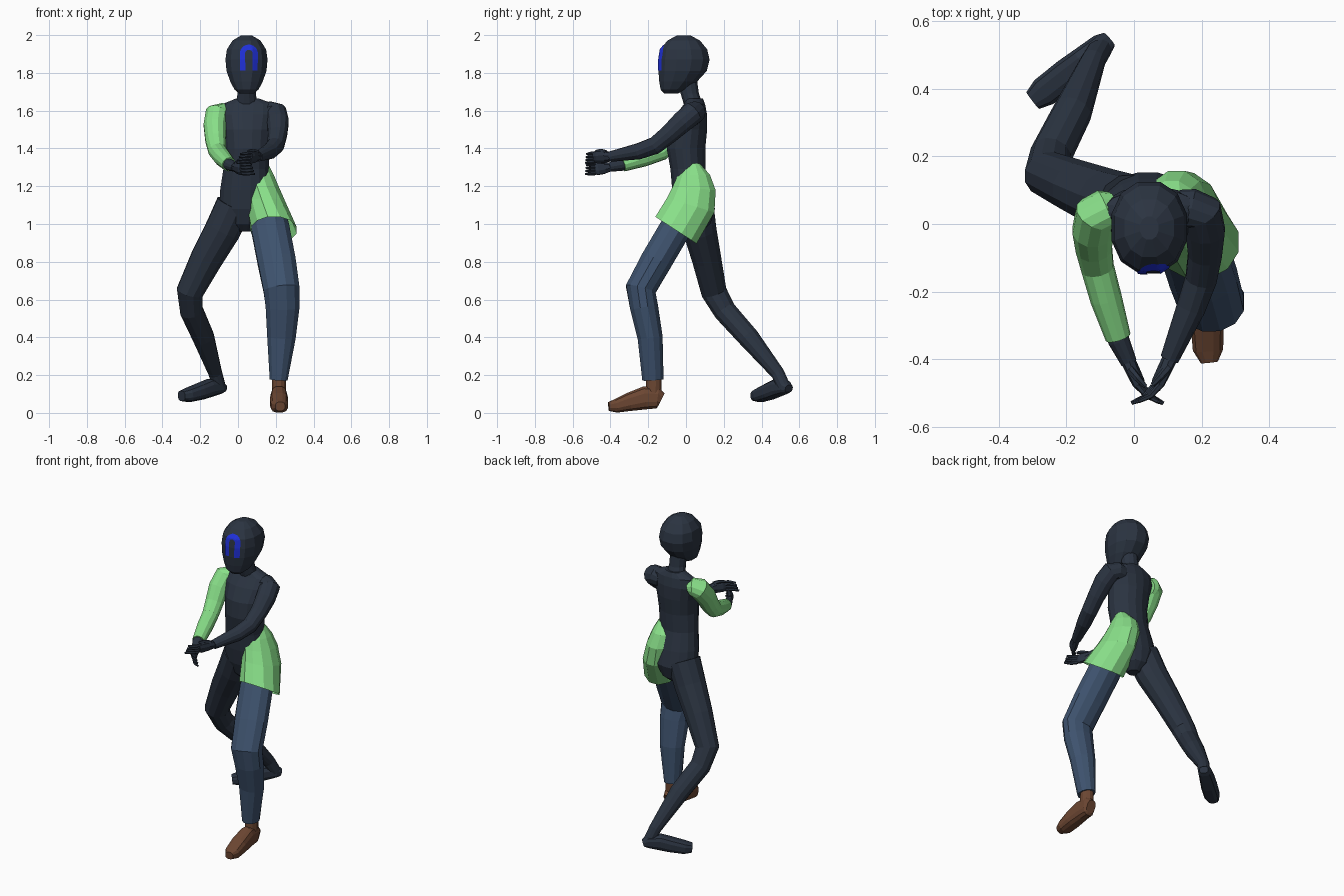
import bpy, bmesh, math
from mathutils import Vector as V
from mathutils.bvhtree import BVHTree


def material(name, rgb):
    m = bpy.data.materials.new(name)
    m.diffuse_color = (*rgb, 1)
    return m


DARK = material("dark_slate", (0.024, 0.034, 0.053))
GREEN = material("light_green", (0.25, 0.74, 0.25))
DENIM = material("denim_blue", (0.048, 0.085, 0.155))
BROWN = material("shoe_brown", (0.15, 0.062, 0.032))
BLUE = material("mark_blue", (0.014, 0.03, 0.7))


def power(v, p):
    return math.copysign(abs(v) ** p, v)


def loft(bm, rings, n=12, ref=(1, 0, 0), flat=False, p=1.0, caps=(True, True), grow=1.0):
    """Skin rings of (x, y, z, a, b[, y slope]); flat rings stay horizontal."""
    pts = [V(r[:3]) for r in rings]
    loops = []
    for i, r in enumerate(rings):
        t = V((0, 0, 1)) if flat else (pts[min(i + 1, len(pts) - 1)] - pts[max(i - 1, 0)]).normalized()
        u = V(ref)
        u = (u - t * u.dot(t)).normalized()
        w = t.cross(u)
        a = r[3] * grow
        b = (r[4] if len(r) > 4 else r[3]) * grow
        slope = r[5] if len(r) > 5 else 0
        loop = []
        for k in range(n):
            g = 2 * math.pi * (k + 0.5) / n
            c = pts[i] + u * a * power(math.cos(g), p) + w * b * power(math.sin(g), p)
            c.z += slope * (c.y - pts[i].y)
            loop.append(bm.verts.new(c))
        loops.append(loop)
    for l, m in zip(loops, loops[1:]):
        for k in range(n):
            bm.faces.new((l[k], l[(k + 1) % n], m[(k + 1) % n], m[k]))
    if caps[0]:
        bm.faces.new(loops[0][::-1])
    if caps[1]:
        bm.faces.new(loops[-1])


def finish(name, bm, mat):
    bmesh.ops.recalc_face_normals(bm, faces=bm.faces)
    me = bpy.data.meshes.new(name)
    bm.to_mesh(me)
    me.materials.append(mat)
    ob = bpy.data.objects.new(name, me)
    bpy.context.collection.objects.link(ob)
    return ob


def part(name, mat, rings, **kw):
    bm = bmesh.new()
    loft(bm, rings, **kw)
    finish(name, bm, mat)
    return bm


# Torso and neck
part("torso", DARK, [
    (.04, .045, .96, .035, .035), (.037, .05, 1.0, .085, .08), (.04, .048, 1.08, .142, .107),
    (.04, .03, 1.18, .137, .105), (.042, .01, 1.29, .122, .094), (.05, 0, 1.4, .122, .104),
    (.05, .01, 1.5, .132, .104), (.05, .03, 1.58, .15, .083), (.055, .045, 1.635, .14, .057),
    (.05, .045, 1.665, .06, .045)], n=16, flat=True)
part("neck", DARK, [(.045, .04, 1.63, .06, .052), (.046, .02, 1.69, .05, .05),
                    (.046, 0, 1.8, .05, .055)], flat=True)

# Head, built from horizontal slices with a flat front
head = part("head", DARK, [
    (.045, -.08, 1.69, .038, .036), (.045, -.065, 1.712, .066, .072),
    (.045, -.041, 1.755, .089, .104), (.045, -.018, 1.81, .109, .132),
    (.045, -.01, 1.87, .115, .139), (.045, -.012, 1.925, .107, .128),
    (.045, -.012, 1.972, .075, .088), (.045, -.012, 1.999, .028, .035)], flat=True, p=.92)

# Painted arch on the face, laid onto the head surface
tree = BVHTree.FromBMesh(head)
path = [V((.0255 - .002 * s / 5, 1.812 + .075 * s / 5)) for s in range(6)]
path += [V((.0575 - .034 * math.cos(math.pi * k / 12), 1.902 + .034 * math.sin(math.pi * k / 12))) for k in range(13)]
path += [V((.115 - p.x, p.y)) for p in reversed(path[:6])]
bm = bmesh.new()
rows = []
for i, c in enumerate(path):
    t = (path[min(i + 1, len(path) - 1)] - path[max(i - 1, 0)]).normalized()
    row = []
    for s in (-.014, -.007, 0, .007, .014):
        x, z = c.x - t.y * s, c.y + t.x * s
        hit = tree.ray_cast(V((x, -1, z)), V((0, 1, 0)))[0]
        row.append(bm.verts.new((x, hit.y - .003, z)))
    rows.append(row)
for l, m in zip(rows, rows[1:]):
    for k in range(4):
        bm.faces.new((l[k], l[k + 1], m[k + 1], m[k]))
ob = finish("face_arch", bm, BLUE)
for f in ob.data.polygons:
    if f.normal.y > 0:
        f.flip()

# Arms
ARM = (0, -1, 1)
part("green_sleeve", GREEN, [
    (-.065, .05, 1.575, .045), (-.085, .045, 1.583, .057), (-.112, .03, 1.58, .062), (-.122, -.02, 1.52, .06),
    (-.119, -.07, 1.445, .054), (-.108, -.13, 1.385, .048), (-.083, -.22, 1.352, .046),
    (-.047, -.335, 1.315, .037)], ref=ARM, grow=1.03)
part("right_forearm", DARK, [(-.055, -.31, 1.32, .033), (-.045, -.345, 1.313, .032),
                             (-.015, -.41, 1.3, .024)], ref=ARM)
part("left_arm", DARK, [
    (.13, .05, 1.585, .05), (.17, .045, 1.59, .058), (.2, .035, 1.585, .06), (.211, -.02, 1.54, .058),
    (.21, -.09, 1.475, .05), (.198, -.165, 1.415, .046), (.168, -.25, 1.385, .042),
    (.105, -.40, 1.357, .027)], ref=ARM, grow=1.03)


# Hands with fanned, curled fingers
def hand(name, wrist, d, fan, curl, size):
    w, d, fan, curl = V(wrist), V(d).normalized() * size, V(fan).normalized(), V(curl).normalized()
    bm = bmesh.new()
    loft(bm, [(*(w + d * s), a, b) for s, a, b in
              ((-.01, .024, .022), (.035, .034, .02), (.08, .036, .018), (.1, .03, .012))], n=8, ref=fan)
    for i in range(4):
        base = w + d * .09 + fan * (i - 1.5) * .017
        mid = base + d * .038 + curl * .012
        tip = mid + d * .022 + curl * .028
        loft(bm, [(*base, .01), (*mid, .009), (*tip, .006)], n=6, ref=fan)
    base = w + d * .03 + fan * .025
    mid = base + d * .035 + fan * .014 + curl * .015
    loft(bm, [(*base, .013), (*mid, .011), (*(mid + d * .03 + curl * .012), .007)], n=6, ref=(.3, .2, 1))
    finish(name, bm, DARK)


hand("right_hand", (-.015, -.41, 1.3), (.38, -.8, -.1), (-.3, .1, .9), (1, -.1, .1), .85)
hand("left_hand", (.105, -.40, 1.357), (-.42, -.88, -.04), (.4, .1, .9), (-1, .1, -.1), .97)

# Flared half skirt over one hip
part("half_skirt", GREEN, [
    (.13, .04, 1.32, .03, .035), (.112, .042, 1.26, .08, .088), (.126, .044, 1.19, .095, .117, -.1),
    (.15, .025, 1.1, .108, .13, -.3), (.19, -.053, .967, .124, .113, -.65)],
    flat=True, caps=(True, False))

# Legs
part("trouser_leg", DENIM, [
    (.155, .03, 1.12, .08, .08), (.172, -.06, .97, .1, .083), (.205, -.16, .8, .1, .083),
    (.23, -.24, .655, .095, .08), (.236, -.222, .56, .089, .074), (.23, -.19, .4, .075, .066),
    (.215, -.175, .175, .047, .056)], grow=1.04)
part("dark_leg", DARK, [
    (-.02, .05, 1.1, .095, .095), (-.08, .072, .97, .093, .088), (-.165, .108, .82, .084, .077),
    (-.255, .148, .64, .07, .067), (-.246, .205, .54, .06, .06), (-.183, .33, .4, .056, .056),
    (-.12, .485, .21, .035, .036), (-.1, .518, .14, .034, .034)], grow=1.04)

# Feet
part("shoe", BROWN, [
    (.217, -.13, .07, .03, .038), (.217, -.15, .08, .04, .058), (.217, -.215, .08, .044, .063),
    (.217, -.30, .058, .05, .05), (.219, -.37, .037, .046, .037), (.223, -.409, .034, .026, .024)], p=.75)
part("shoe_ankle", BROWN, [(.217, -.17, .2, .038, .042), (.217, -.172, .08, .04, .042)])
part("dark_foot", DARK, [
    (-.075, .545, .128, .026, .02), (-.095, .528, .136, .038, .036), (-.15, .483, .132, .043, .048),
    (-.2, .443, .114, .047, .045), (-.265, .392, .094, .046, .038), (-.299, .366, .09, .032, .028)],
    ref=(.175, -.215, 0), p=.75)
